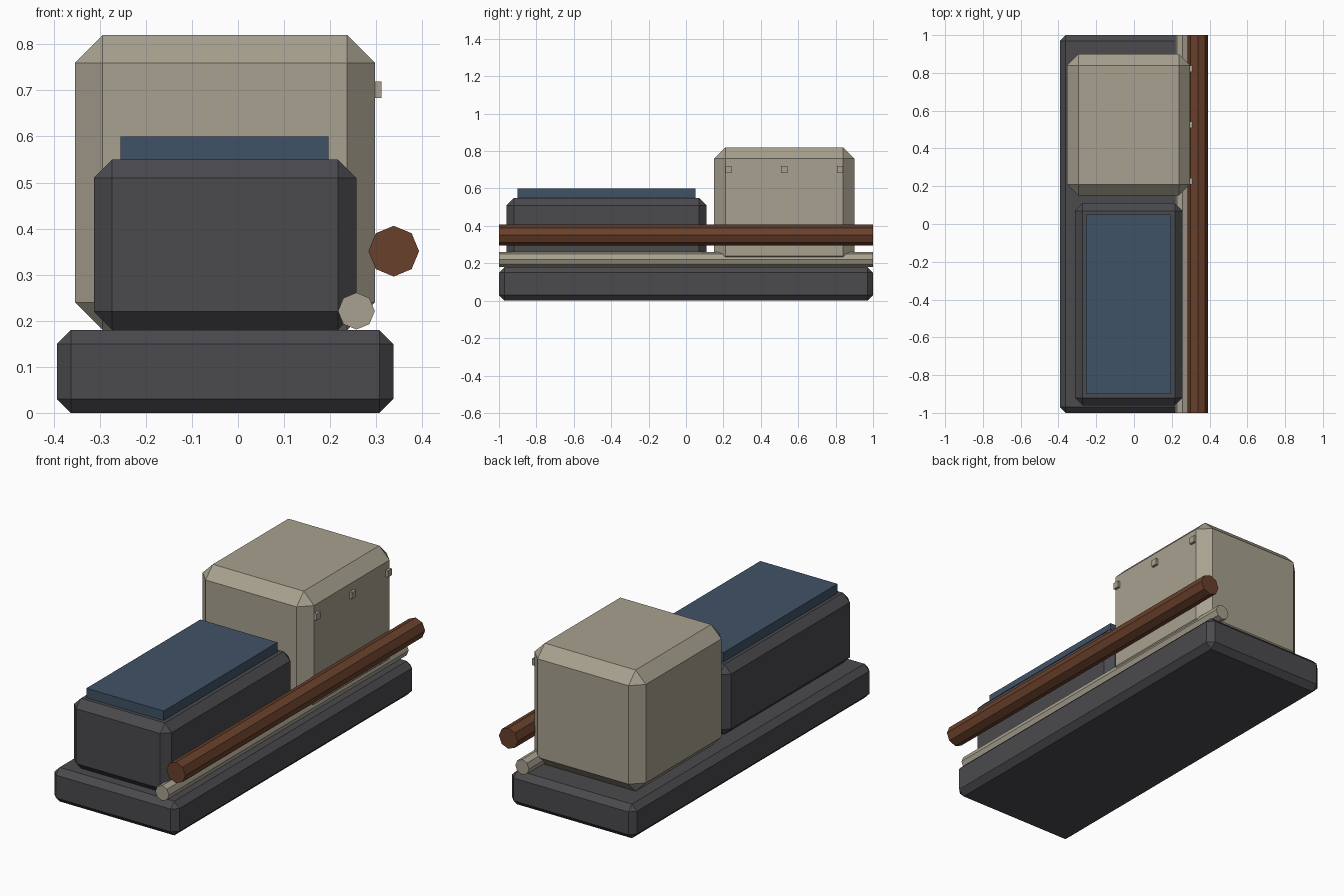
import bpy, bmesh, math
from mathutils import Matrix, Vector

if "Cube" in bpy.data.objects:
    bpy.data.objects.remove(bpy.data.objects["Cube"])


def material(name, rgb):
    m = bpy.data.materials.new(name)
    m.diffuse_color = (*rgb, 1)
    m.use_nodes = True
    m.node_tree.nodes["Principled BSDF"].inputs["Base Color"].default_value = m.diffuse_color
    return m


GREY = material("dark grey", (0.069, 0.067, 0.075))
BEIGE = material("beige", (0.39, 0.356, 0.275))
BLUE = material("slate blue", (0.051, 0.084, 0.133))
BROWN = material("rust brown", (0.141, 0.051, 0.024))


def finish(bm, name, mat):
    me = bpy.data.meshes.new(name)
    bm.to_mesh(me)
    bm.free()
    me.materials.append(mat)
    ob = bpy.data.objects.new(name, me)
    bpy.context.collection.objects.link(ob)
    return ob


def box(name, mat, x, y, z, chamfer=0):
    """Box from (min, max) ranges, with optional chamfered edges."""
    bm = bmesh.new()
    size = Vector((x[1] - x[0], y[1] - y[0], z[1] - z[0]))
    mid = Vector((sum(x) / 2, sum(y) / 2, sum(z) / 2))
    bmesh.ops.create_cube(bm, size=1, matrix=Matrix.LocRotScale(mid, None, size))
    if chamfer:
        bmesh.ops.bevel(bm, geom=bm.edges[:], offset=chamfer, segments=1,
                        affect='EDGES', profile=0.5)
    return finish(bm, name, mat)


def pipe(name, mat, x, z, radius):
    """Eight-sided pipe running the full length along y."""
    bm = bmesh.new()
    place = Matrix.Translation((x, 0, z)) @ Matrix.Rotation(math.pi / 2, 4, 'X')
    bmesh.ops.create_cone(bm, cap_ends=True, segments=8, radius1=radius,
                          radius2=radius, depth=2, matrix=place)
    return finish(bm, name, mat)


# Base slab
box("base", GREY, (-0.393, 0.337), (-1, 1), (0, 0.18), 0.03)

# Low front housing with its blue lid
box("front_housing", GREY, (-0.313, 0.257), (-0.96, 0.11), (0.18, 0.55), 0.04)
box("lid", BLUE, (-0.255, 0.196), (-0.90, 0.05), (0.55, 0.60))

# Tall rear housing with three small clips on its right side
box("rear_housing", BEIGE, (-0.354, 0.297), (0.15, 0.90), (0.18, 0.82), 0.06)
for i, y in enumerate((0.227, 0.525, 0.823)):
    box(f"clip_{i + 1}", BEIGE, (0.285, 0.311), (y - 0.017, y + 0.017), (0.684, 0.719))

# Pipes along the right side
pipe("large_pipe", BROWN, 0.338, 0.351, 0.055)
pipe("small_pipe", BEIGE, 0.257, 0.221, 0.04)
